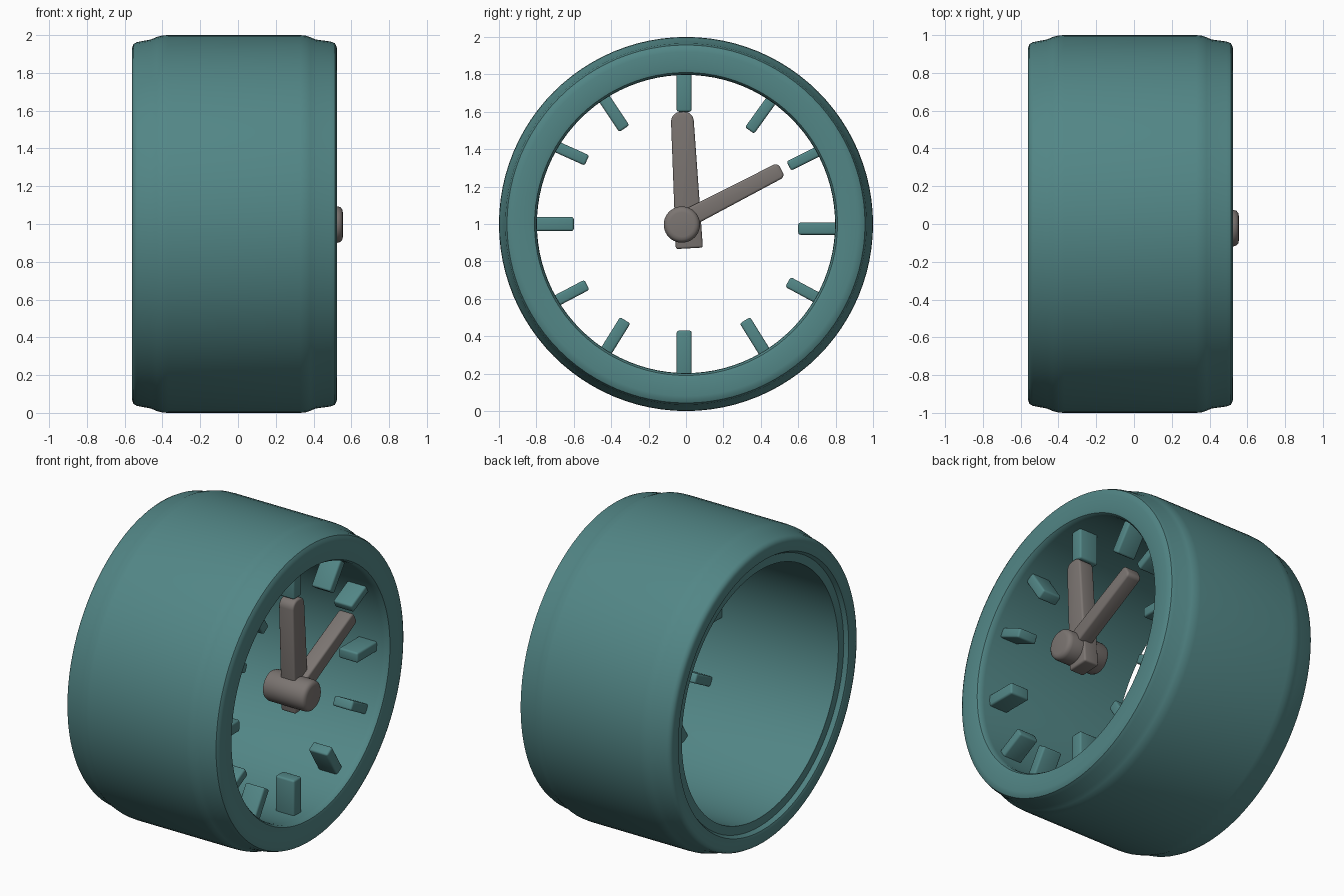
import bpy, bmesh, math
from mathutils import Vector

if "Cube" in bpy.data.objects:
    bpy.data.objects.remove(bpy.data.objects["Cube"])


def material(name, rgb):
    m = bpy.data.materials.new(name)
    m.diffuse_color = (*rgb, 1)
    m.use_nodes = True
    m.node_tree.nodes["Principled BSDF"].inputs["Base Color"].default_value = m.diffuse_color
    return m


TEAL = material("teal", (0.085, 0.24, 0.24))
GREY = material("warm_grey", (0.20, 0.178, 0.167))


def finish(bm, name, mat):
    bmesh.ops.recalc_face_normals(bm, faces=bm.faces)
    me = bpy.data.meshes.new(name)
    bm.to_mesh(me)
    bm.free()
    me.materials.append(mat)
    ob = bpy.data.objects.new(name, me)
    bpy.context.collection.objects.link(ob)
    bpy.ops.object.select_all(action='DESELECT')
    ob.select_set(True)
    bpy.context.view_layer.objects.active = ob
    bpy.ops.object.shade_smooth_by_angle(angle=math.radians(40))
    return ob


def lathe(name, profile, mat, cy=0.0, cz=1.0, n=96, closed=True):
    """Spin (x, radius) points around the x axis."""
    bm = bmesh.new()
    rings = []
    for i in range(n):
        a = 2 * math.pi * i / n
        rings.append([bm.verts.new((x, cy + r * math.sin(a), cz + r * math.cos(a)))
                      for x, r in profile])
    k = len(profile)
    for i in range(n):
        p, q = rings[i], rings[(i + 1) % n]
        for j in range(k if closed else k - 1):
            j2 = (j + 1) % k
            bm.faces.new((p[j], p[j2], q[j2], q[j]))
    if not closed:
        bm.faces.new([r[0] for r in rings])
        bm.faces.new([r[-1] for r in rings])
    return finish(bm, name, mat)


def bar(name, p0, p1, w0, w1, x0, x1, mat, bevel=0.012, tip=0.0):
    """Block in the dial plane from p0 to p1 (y, z), optionally rounded at p1."""
    a, b = Vector(p0), Vector(p1)
    d = (b - a).normalized()
    s = Vector((-d.y, d.x))
    pts = [a - s * w0 / 2, b - s * w1 / 2, b + s * w1 / 2, a + s * w0 / 2]
    bm = bmesh.new()
    lo = [bm.verts.new((x0, p.x, p.y)) for p in pts]
    hi = [bm.verts.new((x1, p.x, p.y)) for p in pts]
    bm.faces.new(lo)
    bm.faces.new(hi)
    for i in range(4):
        j = (i + 1) % 4
        bm.faces.new((lo[i], lo[j], hi[j], hi[i]))
    bmesh.ops.recalc_face_normals(bm, faces=bm.faces)
    if tip:
        edges = [bm.edges.get((lo[i], hi[i])) for i in (1, 2)]
        bmesh.ops.bevel(bm, geom=edges, offset=tip, segments=5, profile=0.5, affect='EDGES')
    edges = [e for e in bm.edges if e.calc_face_angle(0) > math.radians(40)]
    bmesh.ops.bevel(bm, geom=edges, offset=bevel, segments=3, profile=0.5, affect='EDGES')
    return finish(bm, name, mat)


# Case: open drum with stepped, rounded rims
lathe("case", [
    (-0.53, 0.80), (-0.53, 0.855), (-0.555, 0.87), (-0.56, 0.885), (-0.56, 0.935),
    (-0.553, 0.953), (-0.535, 0.963), (-0.46, 0.977), (-0.43, 0.99), (-0.40, 0.998),
    (-0.37, 1.0), (0.33, 1.0), (0.36, 0.997), (0.385, 0.988), (0.41, 0.977),
    (0.49, 0.966), (0.513, 0.957), (0.522, 0.94), (0.525, 0.92), (0.525, 0.83),
    (0.52, 0.81), (0.505, 0.80), (0.48, 0.797)], TEAL)

# Hour markers: (inner end y, z; outer end y, z) relative to the dial centre, width
markers = [
    (-0.01, 0.60, -0.01, 0.82, 0.08), (0.34, 0.50, 0.455, 0.66, 0.06),
    (0.55, 0.31, 0.74, 0.405, 0.055), (0.60, -0.025, 0.82, -0.025, 0.065),
    (0.545, -0.31, 0.73, -0.41, 0.06), (0.315, -0.515, 0.43, -0.70, 0.065),
    (-0.01, -0.57, -0.01, -0.82, 0.08), (-0.325, -0.515, -0.44, -0.70, 0.065),
    (-0.53, -0.325, -0.73, -0.43, 0.06), (-0.60, 0.0, -0.82, 0.0, 0.075),
    (-0.53, 0.34, -0.73, 0.43, 0.06), (-0.33, 0.51, -0.45, 0.69, 0.065)]
for i, (y0, z0, y1, z1, w) in enumerate(markers):
    bar(f"hour_marker_{i or 12}", (y0, 1 + z0), (y1, 1 + z1), w, w, 0.30, 0.435, TEAL)

# Hands
bar("minute_hand", (0.018, 0.87), (-0.022, 1.60), 0.145, 0.12, 0.345, 0.45, GREY, tip=0.05)
bar("hour_hand", (-0.02, 1.015), (0.51, 1.29), 0.10, 0.085, 0.385, 0.485, GREY, tip=0.025)

# Hub holding the hands
lathe("hub", [(0.25, 0.075), (0.257, 0.09), (0.275, 0.097), (0.525, 0.097),
              (0.542, 0.092), (0.552, 0.08), (0.555, 0.065)],
      GREY, cy=-0.022, cz=0.997, n=40, closed=False)
